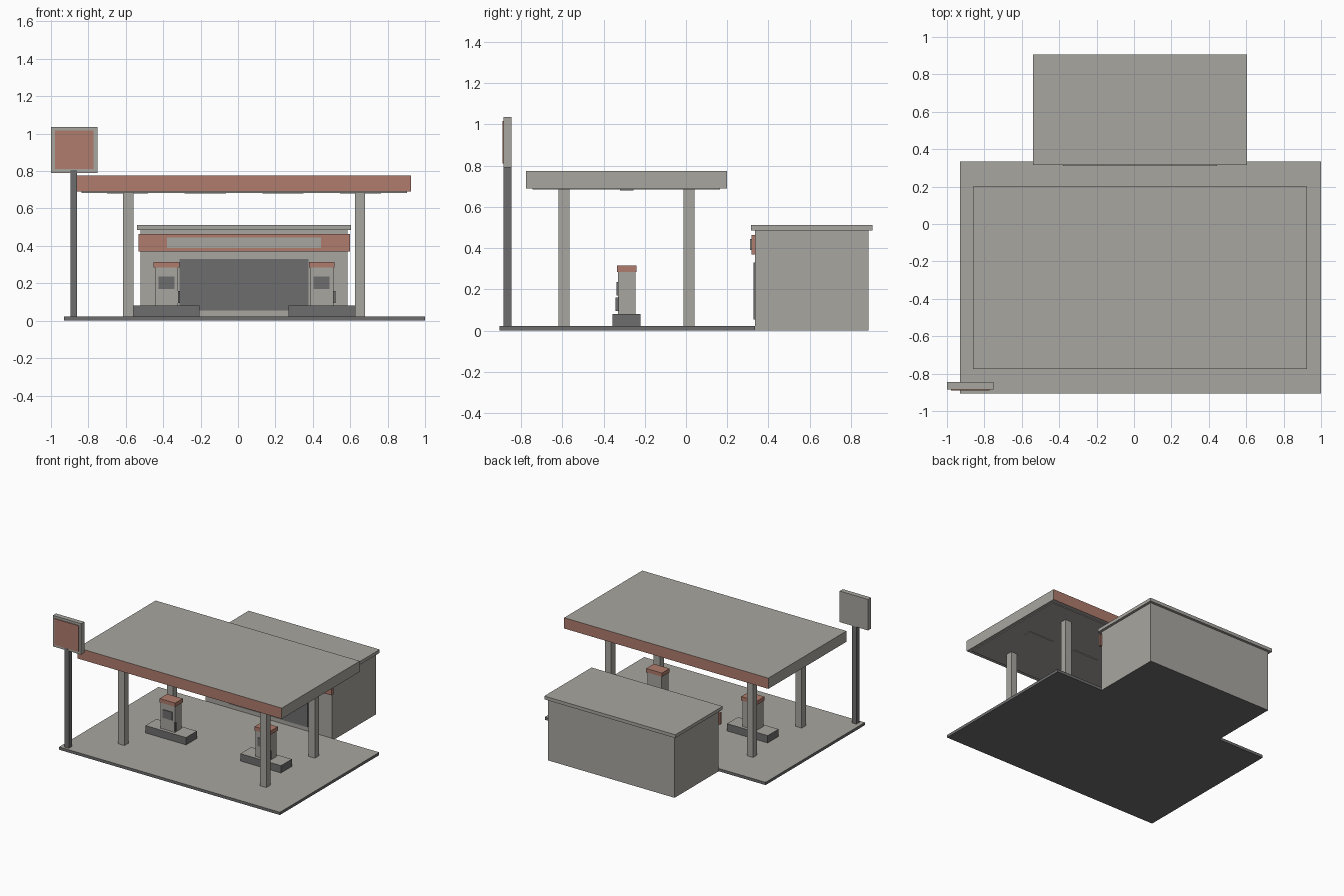
import bpy
import bmesh
from mathutils import Vector

if "Cube" in bpy.data.objects:
    bpy.data.objects.remove(bpy.data.objects["Cube"], do_unlink=True)


def make_material(name, red, green, blue):
    material = bpy.data.materials.new(name)
    material.use_nodes = True
    colour = (red, green, blue, 1)
    material.diffuse_color = colour
    material.node_tree.nodes["Principled BSDF"].inputs["Base Color"].default_value = colour
    return material


LIGHT = make_material("light grey", 0.39, 0.38, 0.35)
DARK = make_material("dark grey", 0.155, 0.155, 0.155)
RED = make_material("brick red", 0.43, 0.20, 0.15)

DIRECTIONS = {
    "left": Vector((1, 0, 0)), "right": Vector((-1, 0, 0)),
    "front": Vector((0, -1, 0)), "back": Vector((0, 1, 0)),
    "top": Vector((0, 0, 1)), "bottom": Vector((0, 0, -1)),
}


def box(name, x, y, z, material, **painted):
    """Box spanning the x, y and z ranges; painted gives a material to a named side."""
    mesh = bpy.data.meshes.new(name)
    bm = bmesh.new()
    bmesh.ops.create_cube(bm, size=1)
    spans = (x, y, z)
    for vert in bm.verts:
        vert.co = [span[0] if c < 0 else span[1] for c, span in zip(vert.co, spans)]
    bm.normal_update()
    mesh.materials.append(material)
    for side, paint in painted.items():
        mesh.materials.append(paint)
        for face in bm.faces:
            if face.normal.dot(DIRECTIONS[side]) > 0.9:
                face.material_index = len(mesh.materials) - 1
    bm.to_mesh(mesh)
    bm.free()
    obj = bpy.data.objects.new(name, mesh)
    bpy.context.collection.objects.link(obj)
    return obj


def around(centre, width):
    return (centre - width / 2, centre + width / 2)


MIDDLE = 0.0325   # x of the shared centre line of canopy, shop and pumps
GROUND = 0.022    # top of the forecourt
SOFFIT = 0.69     # underside of the canopy

# Forecourt
box("forecourt", (-0.93, 1), (-0.905, 0.335), (0, GROUND), DARK, top=LIGHT)

# Canopy with soffit panel, lamps and columns
canopy_y = (-0.775, 0.2)
box("canopy", around(MIDDLE, 1.785), canopy_y, (SOFFIT, 0.775), LIGHT, front=RED, back=RED)
box("canopy_soffit", around(MIDDLE, 1.74), (-0.745, 0.165), (SOFFIT - 0.006, SOFFIT), LIGHT)
for number in range(4):
    lamp_x = MIDDLE + (number - 1.5) * 0.415
    box(f"canopy_lamp_{number}", around(lamp_x, 0.22), around(-0.287, 0.065),
        (SOFFIT - 0.011, SOFFIT - 0.004), LIGHT)
for side, sign in (("right", -1), ("left", 1)):
    for end, column_y in (("front", -0.592), ("back", 0.015)):
        box(f"column_{end}_{side}", around(MIDDLE + sign * 0.62, 0.055),
            around(column_y, 0.052), (GROUND, SOFFIT), LIGHT)

# Fuel pumps on their islands
for side, sign in (("right", -1), ("left", 1)):
    pump_x = MIDDLE + sign * 0.415
    pump_y = -0.288
    box(f"island_{side}", around(pump_x, 0.355), around(pump_y, 0.135),
        (GROUND, 0.08), DARK, top=LIGHT)
    box(f"pump_body_{side}", around(pump_x, 0.125), around(pump_y, 0.085),
        (0.08, 0.285), LIGHT)
    box(f"pump_cap_{side}", around(pump_x, 0.137), around(pump_y, 0.095),
        (0.285, 0.315), RED)
    box(f"pump_screen_{side}", around(pump_x, 0.085), (-0.336, -0.33),
        (0.17, 0.235), DARK)
    box(f"pump_nozzle_{side}", around(pump_x + 0.067, 0.012), (-0.341, -0.325),
        (0.095, 0.16), DARK)

# Shop building
box("shop_walls", around(MIDDLE, 1.105), (0.335, 0.885), (0, 0.485), LIGHT, bottom=DARK)
box("shop_roof", around(MIDDLE, 1.145), (0.315, 0.905), (0.485, 0.511), LIGHT)
box("shop_window", around(MIDDLE, 0.69), (0.328, 0.336), (0.055, 0.33), DARK)
box("shop_fascia", around(MIDDLE, 1.13), (0.317, 0.336), (0.37, 0.463), RED)
box("shop_fascia_panel", around(MIDDLE, 0.825), (0.311, 0.317), (0.39, 0.445), LIGHT)

# Roadside sign
box("sign_pole", around(-0.878, 0.037), (-0.885, -0.846), (GROUND, 0.805), DARK)
box("sign_box", (-1, -0.752), (-0.884, -0.845), (0.79, 1.035), LIGHT)
box("sign_panel", around(-0.876, 0.207), (-0.891, -0.884), (0.81, 1.016), RED)
